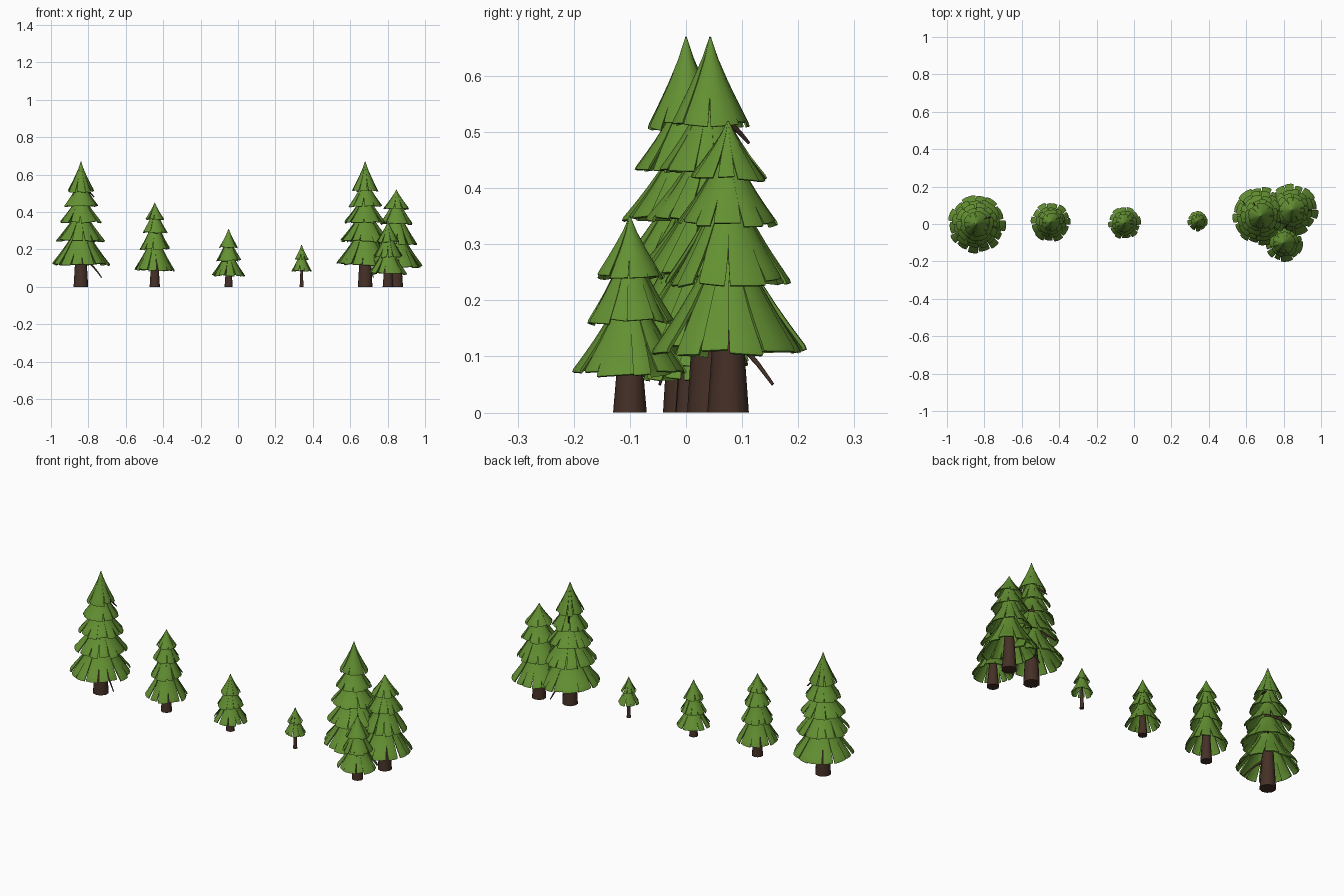
import bpy, bmesh, math, random
from mathutils import Vector

if "Cube" in bpy.data.objects:
    bpy.data.objects.remove(bpy.data.objects["Cube"])

random.seed(7)


def material(name, rgb):
    m = bpy.data.materials.new(name)
    m.diffuse_color = (*rgb, 1)
    m.use_nodes = True
    m.node_tree.nodes["Principled BSDF"].inputs["Base Color"].default_value = m.diffuse_color
    return m


GREEN = material("needle_green", (0.125, 0.28, 0.032))
BROWN = material("bark_brown", (0.060, 0.030, 0.020))


def finish(bm, name, mat, loc, angle=35):
    me = bpy.data.meshes.new(name)
    bm.to_mesh(me)
    bm.free()
    me.materials.append(mat)
    ob = bpy.data.objects.new(name, me)
    ob.location = loc
    bpy.context.collection.objects.link(ob)
    bpy.ops.object.select_all(action='DESELECT')
    ob.select_set(True)
    bpy.context.view_layer.objects.active = ob
    bpy.ops.object.shade_smooth_by_angle(angle=math.radians(angle))
    return ob


def frond(bm, a, width, z0, r0, z1, r1, shift, gap):
    """One curved wedge of foliage hanging from the trunk, notched at the rim."""
    ts, us = (0, 0.25, 0.5, 0.68, 0.84, 0.95, 1), (-1, -0.4, 0.4, 1)
    skew = random.uniform(-0.05, 0.05)
    tilt = random.uniform(-0.025, 0.025)
    grid = []
    for t in ts:
        open_ = max(0, (t - 0.4) / 0.6)
        half = width * 0.5 * (1.06 - gap * open_)
        row = []
        for u in us:
            ang = a + u * half + skew * width * open_
            r = r0 + (r1 - r0) * t ** 1.18 + shift * t * r1
            r -= 0.025 * r1 * abs(u) * t               # rounded pleat
            z = z0 + (z1 - z0) * t + tilt * u * open_ * (z0 - z1)
            if t == 1:
                r -= 0.02 * r1                         # lip turns under
            row.append(bm.verts.new((r * math.cos(ang), r * math.sin(ang), z)))
        grid.append(row)
    for i in range(len(ts) - 1):
        for j in range(len(us) - 1):
            bm.faces.new((grid[i][j], grid[i + 1][j], grid[i + 1][j + 1], grid[i][j + 1]))


def tier(name, loc, z0, r0, z1, r1, n):
    bm = bmesh.new()
    # uneven frond widths around the ring
    w = [random.uniform(0.7, 1.3) for _ in range(n)]
    k = math.tau / sum(w)
    a = random.uniform(0, math.tau)
    drop = z0 - z1
    for i in range(n):
        width = w[i] * k
        shift = random.uniform(-0.07, -0.03) if i % 2 else random.uniform(-0.01, 0.02)
        frond(bm, a + width / 2, width, z0, r0, z1 + random.uniform(-0.03, 0.05) * drop,
              r1, shift, random.choice((0.06, 0.12, 0.2, 0.3)))
        a += width
    bm.normal_update()
    bmesh.ops.solidify(bm, geom=bm.faces[:], thickness=0.045 * r1)
    bmesh.ops.recalc_face_normals(bm, faces=bm.faces[:])
    finish(bm, name, GREEN, loc)


def trunk(name, loc, radius, height):
    bm = bmesh.new()
    bmesh.ops.create_cone(bm, cap_ends=True, segments=10, radius1=radius,
                          radius2=radius * 0.15, depth=height)
    bmesh.ops.translate(bm, verts=bm.verts[:], vec=(0, 0, height / 2))
    finish(bm, name, BROWN, loc, 40)


def branch(name, loc, ang, z, reach, droop, thick):
    cu = bpy.data.curves.new(name, 'CURVE')
    cu.dimensions = '3D'
    cu.bevel_depth = thick
    cu.bevel_resolution = 1
    cu.use_fill_caps = True
    sp = cu.splines.new('POLY')
    sp.points.add(4)
    for i, p in enumerate(sp.points):
        t = i / 4
        r = 0.01 + reach * t
        p.co = (r * math.cos(ang), r * math.sin(ang), z - droop * t ** 1.5, 1)
        p.radius = 1 - 0.65 * t
    cu.materials.append(BROWN)
    ob = bpy.data.objects.new(name, cu)
    ob.location = loc
    bpy.context.collection.objects.link(ob)


def tree(name, x, y, peak, trunk_r, tiers, n):
    """tiers: (rim height, rim radius) from bottom to top."""
    loc = Vector((x, y, 0))
    trunk(name + "_trunk", loc, trunk_r, peak * 0.85)
    for i, (z, r) in enumerate(tiers):
        if i + 1 < len(tiers):
            top, r0 = z + 1.35 * (tiers[i + 1][0] - z), 0.27 * r
        else:
            top, r0 = peak, 0.001
        tier(f"{name}_foliage_{i + 1}", loc, top, r0, z, r, max(8, n - i))


BIG = [(0.12, 0.16), (0.245, 0.138), (0.345, 0.118), (0.43, 0.094), (0.51, 0.073)]

# row of single trees, from tall to sapling
tree("tall_pine", -0.84, 0.0, 0.67, 0.041, BIG, 14)
tree("medium_pine", -0.445, 0.01, 0.45, 0.029,
     [(0.09, 0.11), (0.20, 0.084), (0.29, 0.07), (0.36, 0.052)], 12)
tree("small_pine", -0.05, 0.005, 0.31, 0.023,
     [(0.06, 0.09), (0.14, 0.069), (0.21, 0.052)], 12)
tree("sapling", 0.34, 0.015, 0.225, 0.011, [(0.085, 0.056), (0.145, 0.04)], 9)

# cluster of three
tree("cluster_tall_pine", 0.68, 0.043, 0.67, 0.041, BIG, 14)
tree("cluster_medium_pine", 0.847, 0.075, 0.52, 0.037,
     [(0.105, 0.143), (0.23, 0.115), (0.335, 0.092), (0.415, 0.072)], 13)
tree("cluster_small_pine", 0.802, -0.1, 0.35, 0.03,
     [(0.07, 0.106), (0.16, 0.08), (0.24, 0.062)], 12)

# bare drooping branches under the foliage of the tall trees
for name, x, y, turn in (("tall_pine", -0.84, 0.0, 0), ("cluster_tall_pine", 0.68, 0.043, 1.6)):
    for i, (ang, z, reach, droop) in enumerate(((-0.4, 0.15, 0.11, 0.1), (0.9, 0.3, 0.11, 0.06),
                                                (2.3, 0.4, 0.09, 0.05), (0.5, 0.53, 0.07, 0.05))):
        branch(f"{name}_branch_{i + 1}", (x, y, 0), ang + turn, z, reach, droop, 0.008)
